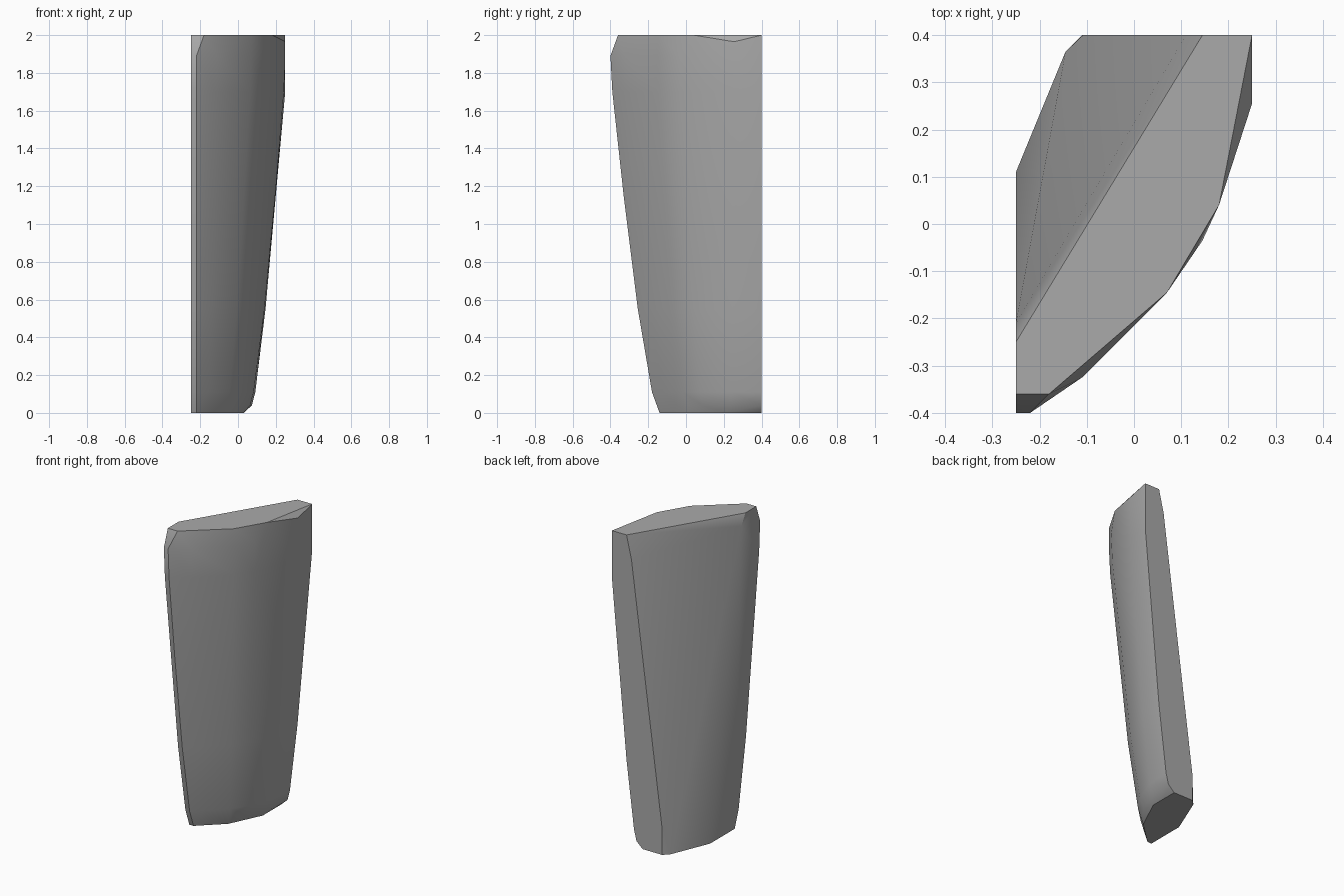
import bpy
import bmesh
import math
from mathutils import Vector

cube = bpy.data.objects.get("Cube")
if cube:
    bpy.data.objects.remove(cube, do_unlink=True)

# Stone colour
stone = bpy.data.materials.new("stone_grey")
stone.use_nodes = True
grey = (0.4, 0.4, 0.4, 1.0)
stone.diffuse_color = grey
stone.node_tree.nodes["Principled BSDF"].inputs["Base Color"].default_value = grey

# Curved front outline, from the left flat side to the back flat side
upper = [(-0.25, -0.40), (-0.22, -0.40), (-0.11, -0.325), (0.07, -0.145),
         (0.145, -0.035), (0.25, 0.255), (0.25, 0.40)]
lower = [(-0.25, -0.15), (-0.22, -0.15), (-0.16, -0.095), (-0.06, 0.0),
         (0.0, 0.09), (0.06, 0.24), (0.07, 0.40)]

# Height of each cross-section and how far it has swollen to the upper outline
levels = [(0.04, 0.02), (0.11, 0.12), (0.55, 0.42), (1.15, 0.72), (1.7, 0.96), (1.89, 1.0)]
points = []
for z, swell in levels:
    for a, b in zip(lower, upper):
        xy = Vector(a).lerp(Vector(b), swell)
        points.append((xy.x, xy.y, z))


def ring(outline, z):
    return [(x, y, z) for x, y in outline]


# Flat top and flat bottom
points += ring([(-0.25, -0.25), (-0.25, -0.36), (-0.18, -0.36), (0.07, -0.145),
                (0.18, 0.04), (0.25, 0.40), (0.145, 0.40)], 2.0)
points += ring([(-0.25, 0.11), (-0.25, -0.14), (-0.22, -0.14), (-0.07, 0.0),
                (0.03, 0.21), (0.03, 0.40), (-0.11, 0.40), (-0.145, 0.365)], 0.0)

# Upper chips and the slanted back
points += [(0.25, 0.255, 1.965), (0.25, 0.40, 1.7),
           (0.11, 0.40, 1.85), (-0.25, -0.21, 1.93), (-0.108, 0.40, 0.18)]

# Wrap the sections into one faceted slab
bm = bmesh.new()
for p in points:
    bm.verts.new(p)
hull = bmesh.ops.convex_hull(bm, input=bm.verts)
loose = [v for v in bm.verts if not v.link_faces]
bmesh.ops.delete(bm, geom=loose, context="VERTS")
bmesh.ops.dissolve_limit(bm, angle_limit=math.radians(1), verts=bm.verts, edges=bm.edges)
bmesh.ops.recalc_face_normals(bm, faces=bm.faces)

mesh = bpy.data.meshes.new("stone_slab")
bm.to_mesh(mesh)
bm.free()
mesh.materials.append(stone)
slab = bpy.data.objects.new("stone_slab", mesh)
bpy.context.collection.objects.link(slab)

# Smooth the curved front, keep the broken edges crisp
bpy.ops.object.select_all(action="DESELECT")
slab.select_set(True)
bpy.context.view_layer.objects.active = slab
bpy.ops.object.shade_smooth_by_angle(angle=math.radians(26))
